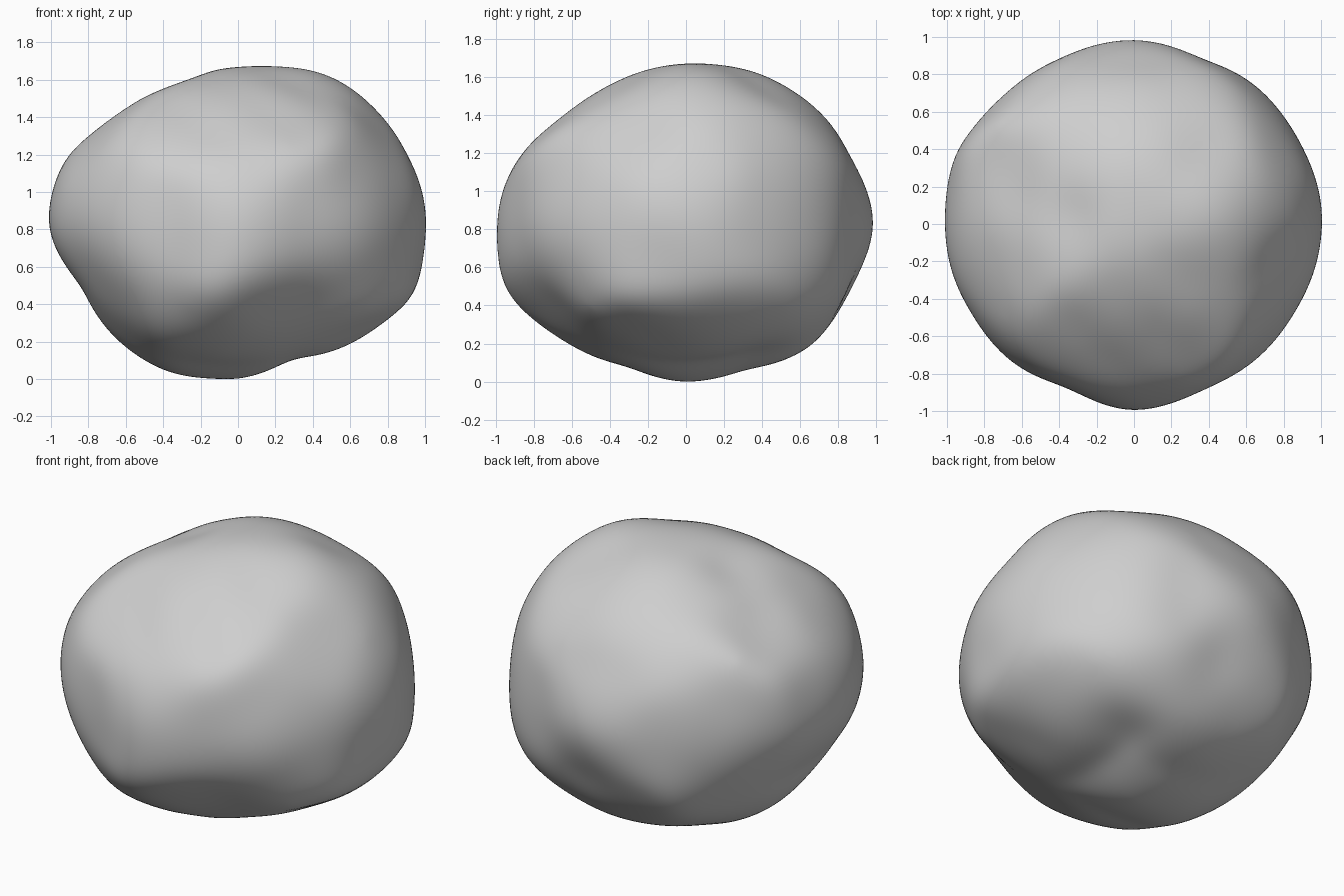
import bpy
import bmesh
import math
from mathutils import Vector

cube = bpy.data.objects.get("Cube")
if cube:
    bpy.data.objects.remove(cube, do_unlink=True)

# Outlines of the boulder: (turn, tilt) in degrees, then radii in hundredths
# at equal steps around the outline, counter-clockwise from its right-hand side
OUTLINES = [
    (0, 0, (100, 97, 98, 89, 82, 82, 85, 98, 101, 89, 90, 86, 82, 76, 89, 103)),
    (90, 0, (98, 92, 92, 86, 83, 83, 87, 94, 99, 102, 88, 79, 83, 81, 91, 93)),
    (0, 90, (101, 98, 97, 94, 99, 96, 96, 103, 101, 100, 97, 93, 99, 95, 96, 98)),
    (45, 25, (96, 99, 92, 87, 85, 84, 89, 97, 100, 96, 94, 82, 82, 84, 93, 101)),
    (225, 25, (99, 98, 85, 81, 82, 91, 96, 97, 97, 100, 95, 91, 86, 87, 88, 92)),
    (135, -25, (99, 98, 92, 88, 87, 94, 90, 95, 95, 94, 88, 89, 89, 90, 91, 94)),
]

# Relief: direction, angular width, height (hollows are negative)
RELIEF = [
    ((0.62, -0.62, -0.1), 0.28, 0.02),     # front ridge
    ((0.45, -0.75, -0.5), 0.25, -0.04),    # undercut below the ridge
    ((0.35, -0.45, 0.6), 0.28, 0.03),      # front shoulder
    ((-0.1, -0.88, -0.38), 0.2, 0.02),     # front foot
    ((0.9, -0.1, -0.2), 0.18, -0.02),      # side dip
    ((0.8, 0.35, -0.3), 0.2, 0.015),       # side lump
    ((-0.35, 0.05, 0.75), 0.2, -0.04),     # top valley
    ((-0.65, 0.2, 0.5), 0.2, -0.02),       # valley end
    ((0.6, 0.65, -0.2), 0.25, 0.015),      # back ledge
    ((0.4, 0.4, -0.6), 0.2, -0.05),        # groove under the ledge
    ((0.1, 0.85, -0.3), 0.18, -0.025),     # back groove
]

CENTRE_HEIGHT = 0.83
SHARPNESS = 40
WEAR_ALLOWANCE = 1.012


def outline_axes(turn, tilt):
    """Right and up directions of the plane that holds an outline."""
    a, e = math.radians(turn), math.radians(tilt)
    right = Vector((math.cos(a), math.sin(a), 0))
    facing = Vector((math.sin(a), -math.cos(a), 0))
    up = Vector((0, 0, math.cos(e))) - facing * math.sin(e)
    return right, up


def outline_reach(direction, right, up, radii):
    """Radius of an outline beside a direction, and how flat the direction lies on it."""
    u, v = direction.dot(right), direction.dot(up)
    flat = max(math.hypot(u, v), 0.05)
    step = (math.atan2(v, u) / math.tau % 1.0) * len(radii)
    i = int(step)
    t = step - i
    count = len(radii)
    radius = radii[i % count] * (1 - t) + radii[(i + 1) % count] * t
    return radius / 100, flat


def boulder_radius(direction, planes):
    """Soft minimum of all outlines, rounded between them, plus the relief."""
    reaches = [outline_reach(direction, *p) for p in planes]
    hull = sum((flat / r) ** SHARPNESS for r, flat in reaches) ** (-1 / SHARPNESS)
    ball = sum(flat ** SHARPNESS for r, flat in reaches) ** (-1 / SHARPNESS)
    radius = hull / (ball if ball < 1 else ball ** 0.4) * WEAR_ALLOWANCE
    for centre, width, height in RELIEF:
        angle = direction.angle(Vector(centre))
        radius += height * math.exp(-(angle / width) ** 2)
    return radius


# Stone material
stone = bpy.data.materials.new("stone grey")
stone.use_nodes = True
grey = (0.62, 0.62, 0.62, 1)
stone.diffuse_color = grey
stone.node_tree.nodes["Principled BSDF"].inputs["Base Color"].default_value = grey

# Boulder: a sphere carved to the outlines, then worn smooth
planes = [(*outline_axes(turn, tilt), radii) for turn, tilt, radii in OUTLINES]
bm = bmesh.new()
bmesh.ops.create_icosphere(bm, subdivisions=6, radius=1)
for v in bm.verts:
    direction = v.co.normalized()
    v.co = direction * boulder_radius(direction, planes)
    v.co.z += CENTRE_HEIGHT
for _ in range(14):
    bmesh.ops.smooth_vert(bm, verts=bm.verts, factor=0.5,
                          use_axis_x=True, use_axis_y=True, use_axis_z=True)

# Rest the stone on the ground
ground = min(v.co.z for v in bm.verts)
bmesh.ops.translate(bm, verts=bm.verts, vec=(0, 0, -ground))
for face in bm.faces:
    face.smooth = True

mesh = bpy.data.meshes.new("boulder")
bm.to_mesh(mesh)
bm.free()
mesh.materials.append(stone)
boulder = bpy.data.objects.new("boulder", mesh)
bpy.context.collection.objects.link(boulder)
